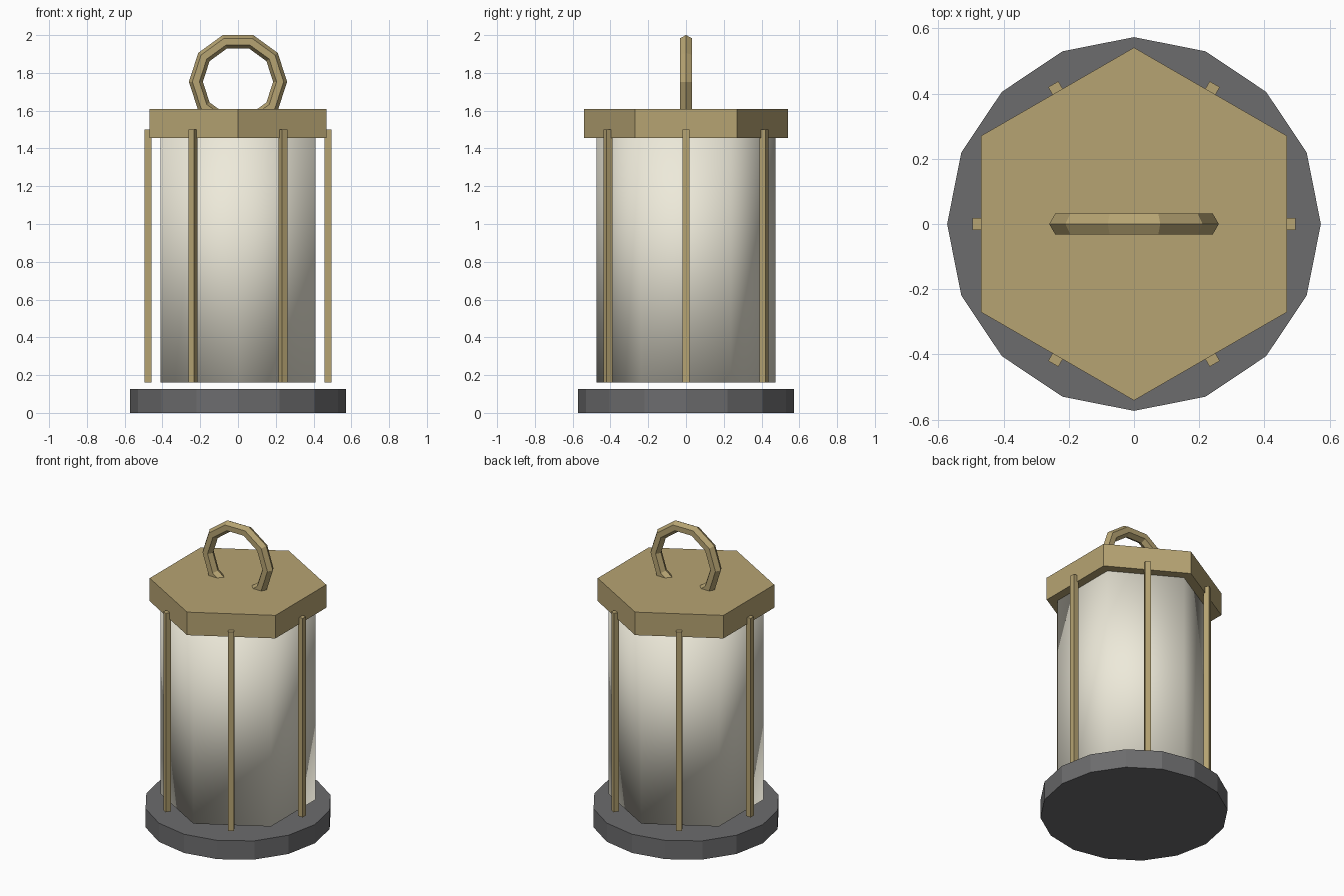
import bpy
import math

if "Cube" in bpy.data.objects:
    bpy.data.objects.remove(bpy.data.objects["Cube"])


def material(name, rgb):
    m = bpy.data.materials.new(name)
    m.diffuse_color = (*rgb, 1.0)
    m.use_nodes = True
    m.node_tree.nodes["Principled BSDF"].inputs["Base Color"].default_value = m.diffuse_color
    return m


brass = material("brass", (0.47, 0.37, 0.17))
iron = material("dark_iron", (0.15, 0.15, 0.155))
glass = material("frosted_glass", (0.85, 0.82, 0.70))


def finish(name, mat):
    ob = bpy.context.object
    ob.name = name
    ob.data.materials.append(mat)
    return ob


def prism(name, sides, radius, z0, z1, mat):
    bpy.ops.mesh.primitive_cylinder_add(vertices=sides, radius=radius, depth=z1 - z0,
                                        location=(0, 0, (z0 + z1) / 2))
    return finish(name, mat)


# Sixteen-sided base plate
prism("base", 16, 0.573, 0.0, 0.126, iron)

# Six-sided glass body, smooth shaded all over
prism("glass_body", 6, 0.475, 0.16, 1.5, glass)
bpy.ops.object.shade_smooth()

# Six-sided lid
prism("lid", 6, 0.541, 1.455, 1.61, brass)

# Upright bars, one in front of each glass panel
for i in range(6):
    a = i * math.pi / 3
    bpy.ops.mesh.primitive_cube_add(
        size=1, location=(0.477 * math.cos(a), 0.477 * math.sin(a), 0.83), rotation=(0, 0, a))
    bar = finish(f"bar_{i + 1}", brass)
    bar.scale = (0.036, 0.036, 1.34)

# Carrying ring, sunk into the lid
bpy.ops.mesh.primitive_torus_add(major_segments=10, minor_segments=6,
                                 major_radius=0.223, minor_radius=0.037,
                                 location=(0, 0, 1.753), rotation=(math.pi / 2, 0, 0))
finish("carrying_ring", brass)
bpy.ops.object.shade_flat()
